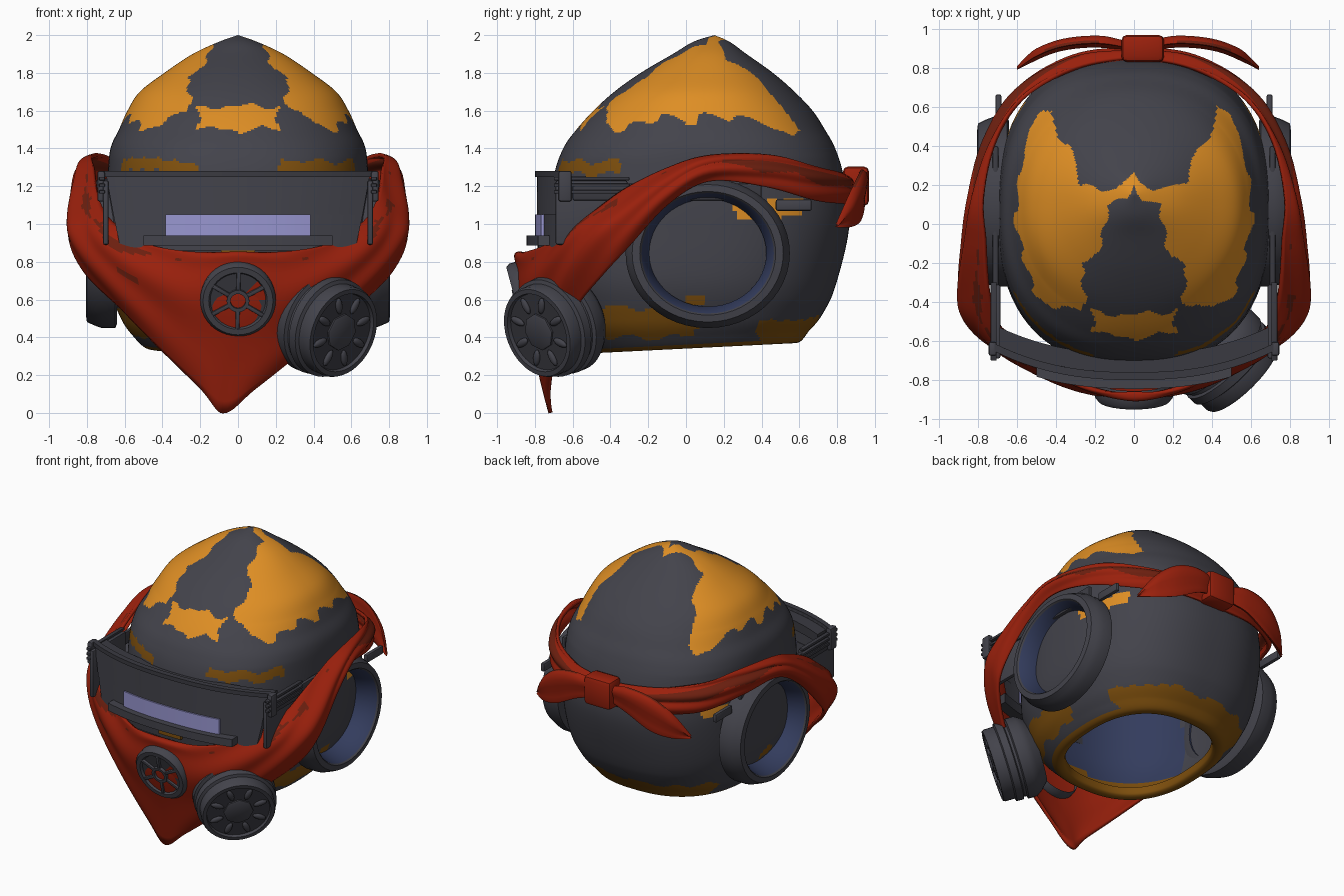
import bpy, bmesh, math
from mathutils import Vector, Matrix
from math import sin, cos, pi

if "Cube" in bpy.data.objects:
    bpy.data.objects.remove(bpy.data.objects["Cube"])

def material(name, r, g, b):
    m = bpy.data.materials.new(name)
    lin = [((c / 255 + 0.055) / 1.055) ** 2.4 for c in (r, g, b)]
    m.diffuse_color = (*lin, 1)
    m.use_nodes = True
    m.node_tree.nodes["Principled BSDF"].inputs["Base Color"].default_value = m.diffuse_color
    return m

GREY = material("dark_grey", 67, 67, 75)
DARK = material("charcoal", 58, 58, 65)
ORANGE = material("orange_paint", 222, 142, 36)
BROWN = material("brown_paint", 126, 79, 13)
RED = material("red_cloth", 154, 32, 12)
DRED = material("dark_red_cloth", 108, 31, 15)
LAV = material("lavender_glass", 152, 150, 208)
BLUE = material("slate_blue", 51, 60, 93)

def finish(name, bm, mats):
    me = bpy.data.meshes.new(name)
    bmesh.ops.remove_doubles(bm, verts=bm.verts, dist=1e-5)
    bmesh.ops.recalc_face_normals(bm, faces=bm.faces)
    bm.to_mesh(me)
    bm.free()
    for m in mats:
        me.materials.append(m)
    o = bpy.data.objects.new(name, me)
    bpy.context.collection.objects.link(o)
    return o

def grid(name, rows, mats, rule=None, wrap=True, loop=False, cap=False):
    """Skin rows of points; rule(centre, i, j) gives the material index."""
    bm = bmesh.new()
    vs = [[bm.verts.new(p) for p in r] for r in rows]
    n, k = len(rows), len(rows[0])
    for i in range(n if loop else n - 1):
        for j in range(k if wrap else k - 1):
            a, b = vs[i], vs[(i + 1) % n]
            q = [a[j], a[(j + 1) % k], b[(j + 1) % k], b[j]]
            m = rule(sum((v.co for v in q), Vector()) / 4, i, j) if rule else 0
            bm.faces.new(q).material_index = m
    if cap:
        bm.faces.new(vs[0])
        bm.faces.new(vs[-1])
    return finish(name, bm, mats)

def spline(pts, t, loop=False):
    """Catmull-Rom through a list of equal-length tuples."""
    n = len(pts)
    i = int(math.floor(t))
    if not loop:
        i = min(i, n - 2)
    f = t - i
    P = [pts[(i + k) % n] if loop else pts[max(0, min(n - 1, i + k))] for k in (-1, 0, 1, 2)]
    return [0.5 * (2 * b + (c - a) * f + (2 * a - 5 * b + 4 * c - d) * f * f
            + (3 * b - a - 3 * c + d) * f ** 3) for a, b, c, d in zip(*P)]

def frame(loc, axis):
    return Matrix.Translation(loc) @ Vector(axis).to_track_quat('Z', 'Y').to_matrix().to_4x4()

def lathe(name, prof, M, mats, rule=None, n=40, sy=1.0):
    rows = [[M @ Vector((r * cos(2 * pi * j / n), r * sy * sin(2 * pi * j / n), h))
             for j in range(n)] for r, h in prof]
    return grid(name, rows, mats, rule)

def block(name, loc, size, mat, bevel=0.01, M=Matrix(), ball=False):
    bm = bmesh.new()
    T = M @ Matrix.Translation(loc) @ Matrix.Diagonal((*size, 1))
    if ball:
        bmesh.ops.create_uvsphere(bm, u_segments=12, v_segments=8, radius=0.5, matrix=T)
    else:
        bmesh.ops.create_cube(bm, size=1, matrix=T)
        if bevel:
            bmesh.ops.bevel(bm, geom=bm.edges[:], offset=bevel, segments=2, affect='EDGES', profile=0.5)
    return finish(name, bm, [mat])

def inside(x, y, poly):
    hit = False
    for (x1, y1), (x2, y2) in zip(poly, poly[1:] + poly[:1]):
        if (y1 > y) != (y2 > y) and x < (x2 - x1) * (y - y1) / (y2 - y1) + x1:
            hit = not hit
    return hit

# Helmet shell: rings of (z, half width, front y, back y)
RINGS = [(2, 0, .15, .15), (1.965, .1, .04, .23), (1.9, .24, -.07, .32), (1.8, .39, -.24, .46),
         (1.7, .52, -.38, .575), (1.6, .585, -.49, .67), (1.5, .63, -.58, .735), (1.4, .675, -.65, .79),
         (1.25, .69, -.7, .835), (1.0, .7, -.72, .865), (.7, .69, -.72, .8), (.5, .62, -.65, .72),
         (.4, .55, -.56, .65), (.345, .49, -.5, .6), (.35, .44, -.45, .54), (.4, .43, -.44, .53)]
PATCH = [(.03, .13), (.13, .1), (.18, -.15), (.27, -.2), (.25, -.43), (.4, -.43), (.5, -.38), (.56, -.2),
         (.61, 0), (.58, .3), (.5, .56), (.43, .59), (.4, .45), (.33, .38), (.27, .2), (.1, .17), (0, .27)]
STEP = 12

def paint(c, i, j):
    x = abs(c.x) + .012 * sin(31 * c.y + 23 * c.z)
    y = c.y + .012 * sin(27 * c.x + 29 * c.z)
    z = c.z + .014 * sin(21 * c.x + 19 * c.y) + .007 * sin(47 * c.x - 43 * c.y)
    if c.z > 1.47 and inside(x, y, PATCH):
        return 1                                     # crown patches
    if c.y < 0 and (x < .21 and 1.5 < z < 1.625 or abs(c.x) < .012 and 1.43 < c.z < 1.55):
        return 1                                     # forehead patch
    if .25 < y < .62 and 1.03 < z < 1.12:
        return 1                                     # chips behind the ears
    if y < -.25 and .22 < x < .62 and 1.27 < z < 1.335:
        return 2                                     # brow strips
    if -.02 < y < .1 and .58 < z < .63:
        return 2                                     # chips inside the ear rings
    if y < .05 and .4 < z < .56 or y > .38 and z < .5 or i > 12.5 * STEP:
        return 2                                     # lower edge
    return 0

def lining(c, i, j):
    z = c.z + .03 * sin(14 * c.x + 11 * c.y)
    if c.y < -.25 and .55 < z < 1.2:
        return 1
    return 2 if z < .58 and c.x < .3 else 0

rows = []
for s in range((len(RINGS) - 1) * STEP + 1):
    z, w, f, b = spline(RINGS, s / STEP)
    e = .92 - .1 * max(0, min(1, (1.6 - z) / .25))   # squarer plan below the crown
    ring = []
    for j in range(240):
        a = 2 * pi * j / 240
        px = math.copysign(abs(cos(a)) ** e, cos(a)) * w
        py = (f + b) / 2 + math.copysign(abs(sin(a)) ** e, sin(a)) * (b - f) / 2
        ring.append((px, py, z + .05 * py * max(0, min(1, (.6 - z) / .2))))
    rows.append(ring)
grid("helmet_shell", rows, [GREY, ORANGE, BROWN], paint)
# Lining seen through the neck opening
inner = [[(x * .96, .07 + (y - .07) * .96, z) for x, y, z in r[::3]] for r in rows[7 * STEP:12 * STEP + 1:3]]
grid("helmet_lining", inner, [GREY, BLUE, BROWN], lining)

# Visor: curved bands across the face
def arc_band(name, wb, wt, z0, z1, yf, thick, mat):
    rows = []
    for k in range(29):
        t = k / 14 - 1
        def p(w, z, d):
            x = w * t
            return (x, yf + d + .14 * (abs(x) / .7) ** 2.4, z)
        rows.append([p(wb, z0, 0), p(wt, z1, 0), p(wt, z1, thick), p(wb, z0, thick)])
    return grid(name, rows, [mat], cap=True)

arc_band("visor_upper_panel", .66, .7, 1.05, 1.27, -.79, .03, GREY)
arc_band("visor_lower_panel", .62, .66, .86, 1.05, -.785, .03, GREY)
arc_band("visor_top_rim", .72, .72, 1.25, 1.28, -.8, .04, DARK)
arc_band("visor_gasket_top", .69, .69, 1.19, 1.255, -.765, .1, DARK)
arc_band("visor_gasket_bottom", .62, .62, .8, .87, -.77, .08, DARK)
arc_band("visor_slit_glass", .385, .385, .94, 1.05, -.8, .05, LAV)
arc_band("visor_ledge", .5, .5, .885, .94, -.845, .09, GREY)
arc_band("chin_chip", .09, .09, .83, .86, -.79, .02, BROWN)

for s, side in ((-1, "left"), (1, "right")):
    # Visor side plates, vents and strap
    block(side + "_visor_plate", (s * .7, -.5, 1.06), (.03, .38, .34), GREY)
    block(side + "_visor_bracket", (s * .725, -.64, 1.2), (.04, .07, .16), GREY)
    for k in range(3):
        block(side + "_vent_slat", (s * .72, -.5, 1.17 + .035 * k), (.03, .4, .018), DARK, .004)
    block(side + "_strap", (s * .71, -.1, 1.17), (.03, 1.0, .09), DARK)
    block(side + "_strap_clip", (s * .695, .57, 1.1), (.03, .19, .06), GREY, .01)
    # Open ear ring
    prof = [(.31, .02), (.41, .02), (.435, .03), (.435, .1), (.42, .14), (.40, .18), (.36, .185), (.35, .175), (.31, .06), (.31, .02)]
    lathe(side + "_ear_ring", prof, frame((s * .62, .115, .845), (s, 0, 0)), [GREY, BLUE],
          lambda c, i, j: 1 if i > 6 else 0, n=48, sy=.91)

# Bandana: half stations of top, middle and bottom points, front to back
HALF = [(0, -.86, .84, 0, -.885, .66, 0, -.715, .0), (.25, -.82, .85, .27, -.84, .6, .14, -.72, .13),
        (.5, -.71, .9, .52, -.74, .68, .4, -.68, .36), (.64, -.6, .98, .74, -.62, .82, .62, -.58, .56),
        (.7, -.48, 1.06, .86, -.48, .95, .79, -.44, .73), (.74, -.3, 1.19, .89, -.33, 1.04, .85, -.32, .87),
        (.77, -.1, 1.29, .87, -.1, 1.2, .84, -.1, 1.11), (.78, .12, 1.355, .84, .12, 1.3, .81, .12, 1.23),
        (.70, .42, 1.36, .76, .42, 1.29, .74, .42, 1.2), (.55, .66, 1.31, .60, .68, 1.23, .58, .68, 1.13),
        (.3, .81, 1.27, .31, .85, 1.19, .31, .84, 1.11), (0, .85, 1.25, 0, .885, 1.18, 0, .87, 1.1)]
FULL = HALF + [tuple(-v if k % 3 == 0 else v for k, v in enumerate(h)) for h in HALF[-2:0:-1]]
NV = 28
rows = []
for s in range(22 * 8):
    q = spline(FULL, s / 8, True)
    T, Mi, B = Vector(q[:3]), Vector(q[3:6]), Vector(q[6:])
    u = min(s / 8, 22 - s / 8)
    B.x -= .08 * max(0, 1 - u / 3)
    row = []
    for k in range(NV + 1):
        v = k / NV
        p = T * (2 * (v - .5) * (v - 1)) + Mi * (4 * v * (1 - v)) + B * (2 * v * (v - .5))
        out = Vector((p.x, p.y, 0)).normalized()
        row.append(p + out * .012 * sin(v * 13 + u * 1.7) * (1 - v * .6))
    rows.append(row)

def cloth(c, i, j):
    u, v = min(i / 8, 22 - i / 8), j / NV
    if 7.2 < u < 10.2 and .2 < v < .5 + .08 * sin(u * 5):
        return 1                                     # worn stripe on the side band
    if 1.2 < u < 6 and .1 + .03 * sin(u * 5) < v < .17 + .05 * sin(u * 3) and (c.x < 0 or sin(u * 2.1) > -.3):
        return 1                                     # worn stripe under the top hem
    return 1 if 2 < u < 2.6 and c.x < 0 and .42 < v < .5 else 0

band = grid("bandana", rows, [RED, DRED], cloth, wrap=False, loop=True)
mod = band.modifiers.new("thickness", 'SOLIDIFY')
mod.thickness = .022
mod.offset = 0

# Bow at the back: two drooping wings and a knot
WING = [(.04, .91, 1.2, .05), (.2, .935, 1.2, .09), (.38, .92, 1.14, .12), (.52, .87, 1.07, .085), (.62, .8, .99, .008)]
for s, side in ((-1, "left"), (1, "right")):
    rows = []
    for k in range(25):
        x, y, z, h = spline(WING, k / 6)
        rows.append([(s * x + .02, y + .025 * min(1, h / .08) * cos(a) + .008 * sin(3 * a), z + h * sin(a) + .1 * h * cos(a))
                     for a in (2 * pi * m / 16 for m in range(16))])
    grid(side + "_bow_wing", rows, [RED, DRED], lambda c, i, j: 1 if j == 3 and 5 < i < 16 else 0, cap=True)
block("bow_knot", (.045, .9, 1.2), (.22, .14, .21), RED, .03)

# Centre breathing valve
V = frame((0, -.855, .605), (0, -.965, -.26))
lathe("valve_ring", [(.19, -.05), (.2, -.02), (.2, .03), (.185, .05), (.155, .05), (.145, .03)], V, [GREY])
lathe("valve_disc", [(.15, .033), (.05, .033), (0, .033)], V, [DARK, RED],
      lambda c, i, j: 1 if i == 1 or 26 <= j < 34 or j < 5 else 0)
lathe("valve_hub", [(.06, .03), (.06, .055), (.04, .055), (.04, .03)], V, [GREY], n=24)
for k in range(6):
    block("valve_spoke", (.1, 0, .035), (.11, .022, .03), GREY, .005, V @ Matrix.Rotation(k * pi / 3 + .5, 4, 'Z'))

# Filter canister on one cheek
D = Vector((.66, -.67, -.28)).normalized()
F = frame(Vector((.555, -.785, .425)) - D * .26, D)
lathe("filter_canister", [(0, -.05), (.2, -.05), (.25, .0), (.275, .04), (.275, .1), (.255, .108), (.255, .125), (.27, .133),
                          (.268, .18), (.248, .188), (.248, .25), (.24, .265), (.215, .265), (.21, .245), (0, .245)],
      F, [GREY, DARK], lambda c, i, j: 1 if i >= 13 else 0, n=48)
lathe("filter_centre", [(.1, .24), (.1, .255), (.09, .26), (0, .26)], F, [GREY], n=8)
for k in range(8):
    block("filter_rib", (.155, 0, .25), (.095, .042, .03), GREY, 0, F @ Matrix.Rotation(k * pi / 4 + pi / 8, 4, 'Z'), True)

# Smooth shading with crisp edges
for o in bpy.context.collection.objects:
    o.select_set(True)
    bpy.context.view_layer.objects.active = o
bpy.ops.object.shade_smooth_by_angle(angle=math.radians(38))
